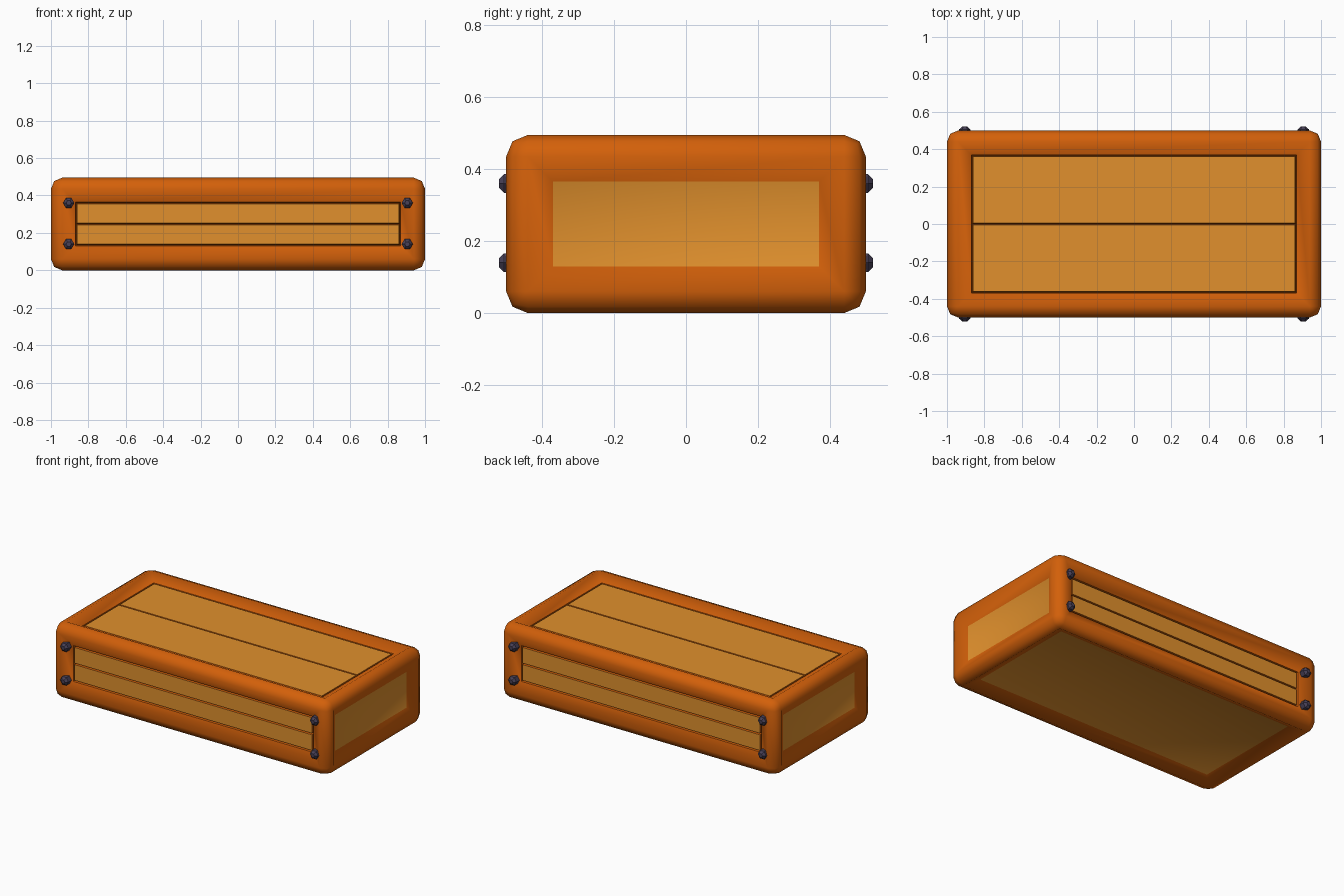
import bpy
import bmesh
import math
from mathutils import Matrix, Vector

if "Cube" in bpy.data.objects:
    bpy.data.objects.remove(bpy.data.objects["Cube"])

HEIGHT = 0.495
RECESS = 0.037
GROOVE = 0.03
MID = Vector((0, 0, HEIGHT / 2))


def material(name, color):
    mat = bpy.data.materials.new(name)
    mat.use_nodes = True
    mat.diffuse_color = (*color, 1)
    mat.node_tree.nodes["Principled BSDF"].inputs["Base Color"].default_value = (*color, 1)
    return mat


def make_object(name, bm, mats):
    mesh = bpy.data.meshes.new(name)
    bm.to_mesh(mesh)
    bm.free()
    obj = bpy.data.objects.new(name, mesh)
    bpy.context.collection.objects.link(obj)
    for mat in mats:
        mesh.materials.append(mat)
    return obj


def inset(bm, faces, width, depth):
    bmesh.ops.inset_individual(bm, faces=faces, thickness=width, depth=depth,
                               use_even_offset=True)


frame_wood = material("dark orange wood", (0.65, 0.117, 0.003))
plank_wood = material("light wood", (0.75, 0.28, 0.026))
bolt_metal = material("dark metal", (0.065, 0.052, 0.095))

# Crate body: rounded box
bm = bmesh.new()
bmesh.ops.create_cube(bm, size=1, matrix=Matrix.Translation(MID) @ Matrix.Diagonal((2, 1, HEIGHT, 1)))
bmesh.ops.bevel(bm, geom=bm.edges[:], offset=0.06, segments=2, profile=0.5, affect='EDGES')
bm.normal_update()

# Frame slopes inward to a sunken panel on all six sides
panels = [f for f in bm.faces if max(abs(c) for c in f.normal) > 0.999 and f.calc_area() > 0.2]
inset(bm, panels, 0.07, -RECESS)
bm.normal_update()

for panel in panels:
    n = panel.normal.copy()
    # Ends and underside are plain panels
    if abs(n.x) > 0.9 or n.z < -0.9:
        panel.material_index = 1
        continue
    # Top, front and back carry two planks with deep grooves round them
    inset(bm, [panel], 0.005, -GROOVE)
    floor = panel.calc_center_median().dot(n)
    split = Vector((0, 1, 0)) if n.z > 0.9 else Vector((0, 0, 1))
    bmesh.ops.bisect_plane(bm, geom=[panel, *panel.edges, *panel.verts],
                           plane_co=MID, plane_no=split)
    bm.normal_update()
    planks = [f for f in bm.faces if f.normal.dot(n) > 0.999
              and abs(f.calc_center_median().dot(n) - floor) < 0.001]
    inset(bm, planks, 0.005, GROOVE)
    for f in planks:
        f.material_index = 1

body = make_object("crate_body", bm, [frame_wood, plank_wood])
bpy.context.view_layer.objects.active = body
body.select_set(True)
bpy.ops.object.shade_smooth_by_angle(angle=math.radians(51.5))
body.select_set(False)

# Hexagonal bolts at the corners of the front and back
for side, sy in (("front", -1), ("back", 1)):
    for hand, sx in (("right", -1), ("left", 1)):
        for row, z in (("lower", 0.14), ("upper", 0.36)):
            bm = bmesh.new()
            place = Matrix.Translation((sx * 0.905, sy * 0.49, z)) @ Matrix.Rotation(math.pi / 2, 4, 'X')
            place = place @ Matrix.Rotation(math.pi / 2, 4, 'Z')
            bmesh.ops.create_cone(bm, cap_ends=True, segments=6, radius1=0.03, radius2=0.03,
                                  depth=0.06, matrix=place)
            bolt = make_object(f"{side}_{hand}_{row}_bolt", bm, [bolt_metal])
            bevel = bolt.modifiers.new("chamfer", 'BEVEL')
            bevel.width = 0.014
            bevel.segments = 1
            bevel.limit_method = 'ANGLE'
            bevel.angle_limit = math.radians(70)
